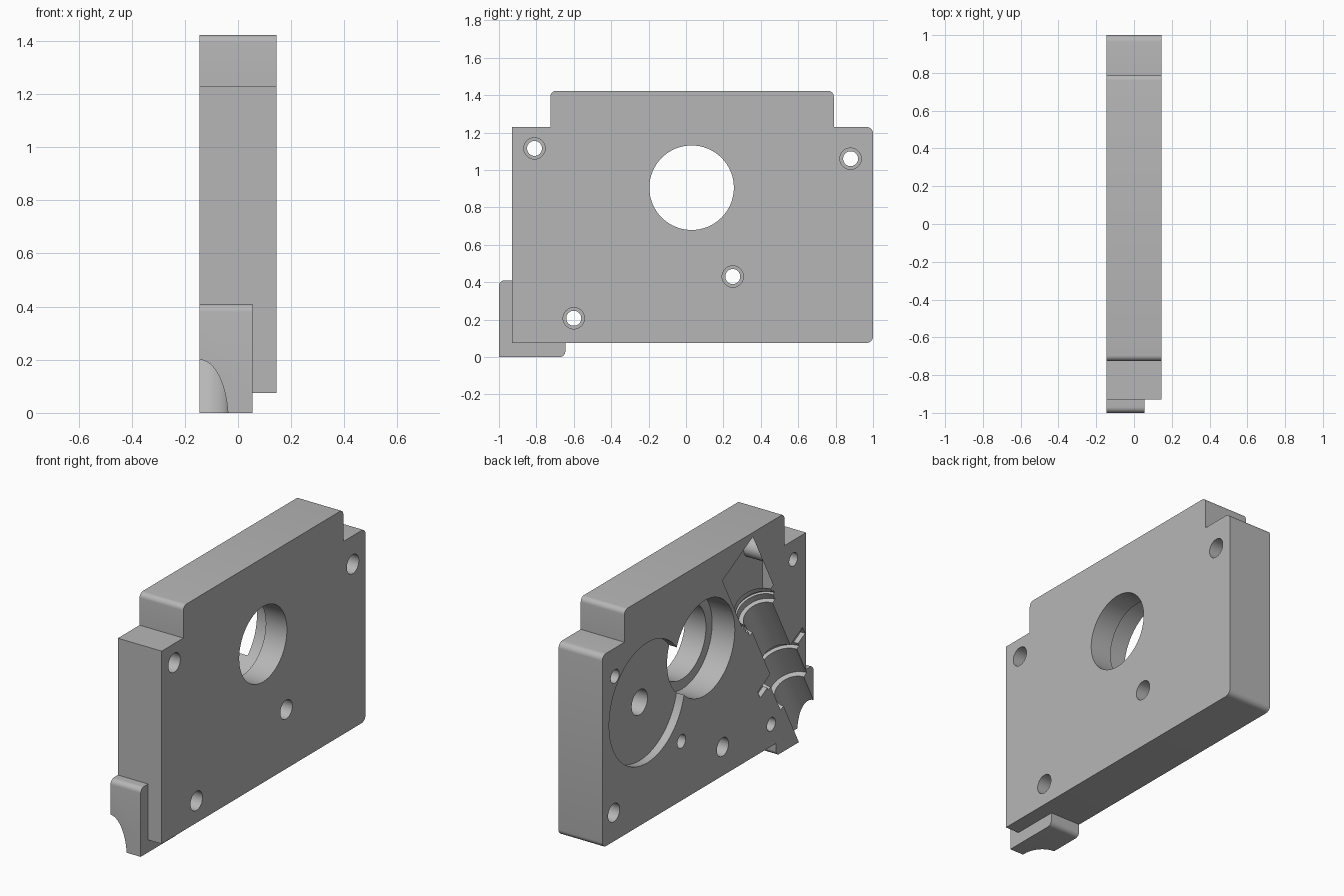
import bpy, bmesh, math
from mathutils import Vector, Matrix

cube = bpy.data.objects.get("Cube")
if cube:
    bpy.data.objects.remove(cube, do_unlink=True)

BACK, FACE = -0.145, 0.145     # machined side and plain side in x
OUT = 0.1                      # cutter overshoot

metal = bpy.data.materials.new("grey metal")
metal.use_nodes = True
metal.diffuse_color = (0.47, 0.47, 0.47, 1)
metal.node_tree.nodes["Principled BSDF"].inputs["Base Color"].default_value = (0.47, 0.47, 0.47, 1)


def make(name, bm):
    bmesh.ops.recalc_face_normals(bm, faces=bm.faces)
    mesh = bpy.data.meshes.new(name)
    bm.to_mesh(mesh)
    bm.free()
    mesh.materials.append(metal)
    obj = bpy.data.objects.new(name, mesh)
    bpy.context.collection.objects.link(obj)
    return obj


def rounded(outline, steps=6):
    """Outline of (y, z, corner radius) with square corners made round."""
    pts = []
    for i, (y, z, r) in enumerate(outline):
        p = Vector((y, z))
        if not r:
            pts.append(p)
            continue
        a = (Vector(outline[i - 1][:2]) - p).normalized() * r
        b = (Vector(outline[(i + 1) % len(outline)][:2]) - p).normalized() * r
        for k in range(steps + 1):
            t = math.pi / 2 * k / steps
            pts.append(p + a * (1 - math.sin(t)) + b * (1 - math.cos(t)))
    return pts


def prism(name, outline, x0, x1):
    bm = bmesh.new()
    face = bm.faces.new([bm.verts.new((x0, p.x, p.y)) for p in rounded(outline)])
    ext = bmesh.ops.extrude_face_region(bm, geom=[face])
    verts = [g for g in ext["geom"] if isinstance(g, bmesh.types.BMVert)]
    bmesh.ops.translate(bm, verts=verts, vec=(x1 - x0, 0, 0))
    return make(name, bm)


def rod(name, start, end, r, segments=64):
    a, b = Vector(start), Vector(end)
    rot = (b - a).to_track_quat('Z', 'Y').to_matrix().to_4x4()
    bm = bmesh.new()
    bmesh.ops.create_cone(bm, cap_ends=True, segments=segments, radius1=r, radius2=r,
                          depth=(b - a).length,
                          matrix=Matrix.Translation((a + b) / 2) @ rot)
    return make(name, bm)


def bore(name, y, z, r, x0, x1):
    return rod(name, (x0, y, z), (x1, y, z), r)


def box(name, y0, y1, z0, z1, x0, x1):
    return prism(name, [(y0, z0, 0), (y1, z0, 0), (y1, z1, 0), (y0, z1, 0)], x0, x1)


# Stepped plate with the foot at its lower front corner
housing = prism("gear_housing_half", [
    (-1, 0, 0), (-0.645, 0, 0.03), (-0.645, 0.075, 0), (1, 0.075, 0.035),
    (1, 1.23, 0.035), (0.79, 1.23, 0), (0.79, 1.423, 0.03), (-0.725, 1.423, 0.03),
    (-0.725, 1.23, 0), (-0.93, 1.23, 0), (-0.93, 0.41, 0), (-1, 0.41, 0.03)], BACK, FACE)

cutters = [
    # Foot is thinner than the plate
    box("foot_front_cut", -1.1, -0.93, -0.1, 0.5, 0.055, FACE + OUT),
    box("foot_under_cut", -1.1, -0.6, -0.1, 0.075, 0.055, FACE + OUT),
    # Main bore and its counterbore
    bore("main_bore", 0.03, 0.905, 0.226, BACK - OUT, FACE + OUT),
    bore("main_counterbore", 0.03, 0.905, 0.285, BACK - OUT, BACK + 0.15),
    # Gear pocket with pivot hole
    bore("gear_pocket", 0.575, 0.785, 0.36, BACK - OUT, BACK + 0.05),
    bore("pivot_hole", 0.575, 0.775, 0.075, BACK - OUT, BACK + 0.2),
]

# Counterbored screw holes
for y, z in [(-0.81, 1.115), (0.88, 1.06), (0.25, 0.43), (-0.6, 0.207)]:
    cutters.append(bore("screw_hole", y, z, 0.04, BACK - OUT, FACE + OUT))
    cutters.append(bore("screw_counterbore", y, z, 0.057, 0.0, FACE + OUT))

# Blind dowel holes
for y in (-0.14, 0.89):
    cutters.append(bore("dowel_hole", y, 0.247, 0.055, BACK - OUT, BACK + 0.18))

# Stepped channel for the slanted shaft: start, end, radius along the axis
tilt = math.radians(28)
base = Vector((BACK, -1, -0.03))
axis = Vector((0, math.sin(tilt), math.cos(tilt)))
for t0, t1, r in [(-0.3, 1.2, 0.108), (0.4, 0.65, 0.14), (0.6, 0.67, 0.165),
                  (1.03, 1.2, 0.135), (1.12, 1.53, 0.163),
                  (1.07, 1.09, 0.15)]:
    cutters.append(rod("shaft_channel", base + axis * t0, base + axis * t1, r))

# Shallow retainer slot across the channel
slot = box("retainer_slot", -0.24, 0.24, 0.62, 0.67, -OUT, 0.03)
slot.data.transform(Matrix.Translation(base) @ Matrix.Rotation(-tilt, 4, 'X'))
cutters.append(slot)

for c in cutters:
    mod = housing.modifiers.new(c.name, 'BOOLEAN')
    mod.operation = 'DIFFERENCE'
    mod.solver = 'EXACT'
    mod.object = c

# Bake the cuts, then drop the cutters
bpy.context.view_layer.update()
graph = bpy.context.evaluated_depsgraph_get()
result = bpy.data.meshes.new_from_object(housing.evaluated_get(graph))
housing.modifiers.clear()
housing.data = result
for c in cutters:
    bpy.data.objects.remove(c, do_unlink=True)
result.materials.clear()
result.materials.append(metal)

bpy.ops.object.select_all(action='DESELECT')
housing.select_set(True)
bpy.context.view_layer.objects.active = housing
bpy.ops.object.shade_smooth_by_angle(angle=math.radians(30))
